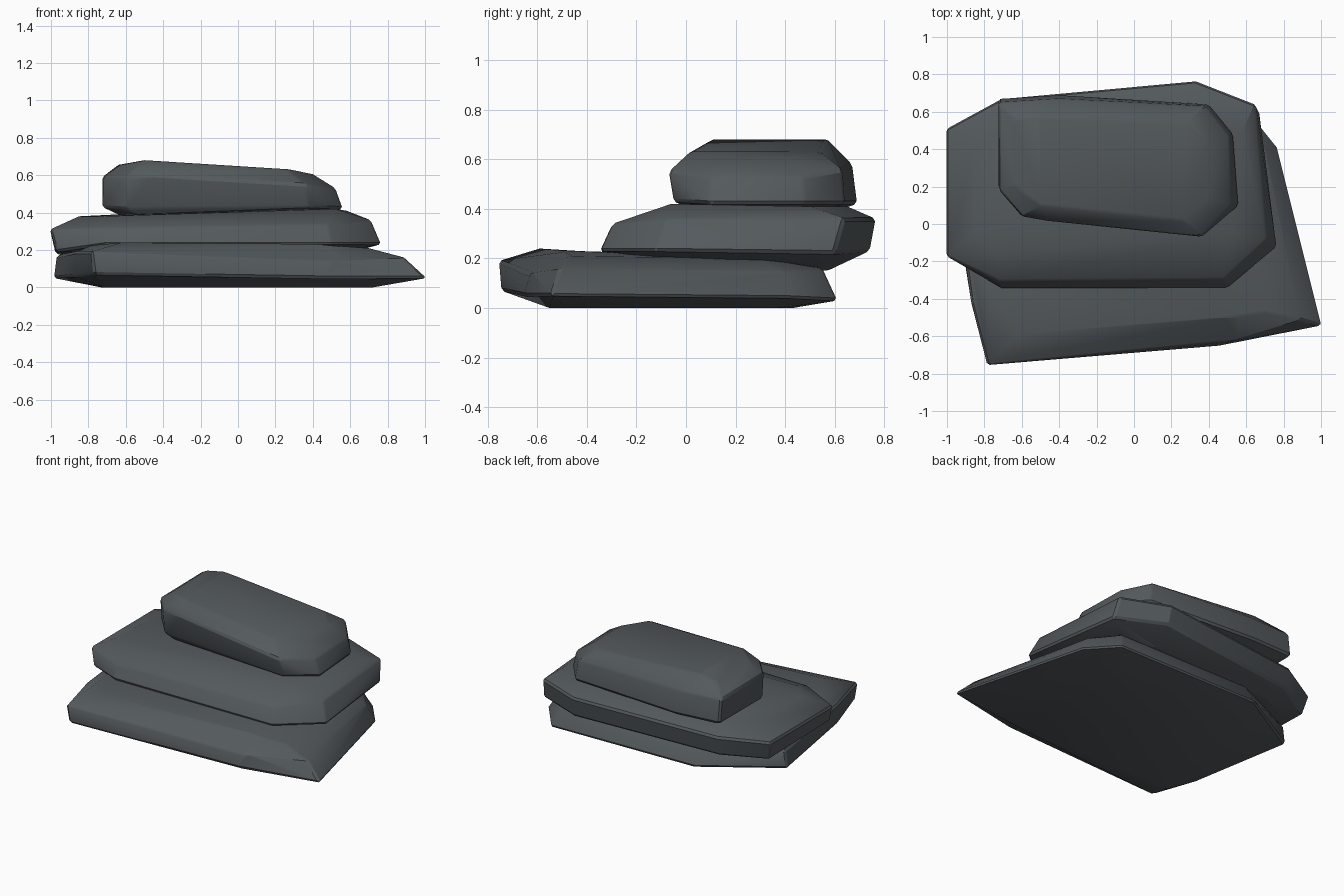
import bpy, bmesh, math

stone = bpy.data.materials.new("slate grey")
stone.diffuse_color = (0.088, 0.101, 0.109, 1)


def slab(name, *rings):
    """Faceted stone: hull around a few outline rings, with worn edges."""
    bm = bmesh.new()
    for ring in rings:
        for p in ring:
            bm.verts.new(p)
    res = bmesh.ops.convex_hull(bm, input=bm.verts[:])
    loose = [v for v in bm.verts if not v.link_faces]
    bmesh.ops.delete(bm, geom=loose, context='VERTS')
    bmesh.ops.dissolve_limit(bm, angle_limit=math.radians(4),
                             verts=bm.verts[:], edges=bm.edges[:])
    edges = [e for e in bm.edges if len(e.link_faces) == 2
             and e.calc_face_angle(0) > math.radians(28)]
    bmesh.ops.bevel(bm, geom=edges, offset=0.012, segments=1,
                    affect='EDGES', profile=0.5, clamp_overlap=True)
    bmesh.ops.recalc_face_normals(bm, faces=bm.faces[:])
    me = bpy.data.meshes.new(name)
    bm.to_mesh(me)
    bm.free()
    me.materials.append(stone)
    ob = bpy.data.objects.new(name, me)
    bpy.context.collection.objects.link(ob)
    bpy.ops.object.select_all(action='DESELECT')
    ob.select_set(True)
    bpy.context.view_layer.objects.active = ob
    bpy.ops.object.shade_smooth_by_angle(angle=math.radians(25))
    return ob


# wide ground slab: foot, widest outline, upper rim, top
slab("bottom_stone",
     [(-.72, -.55, 0), (.45, -.55, 0), (.72, -.48, 0), (.55, .36, 0),
      (.45, .43, 0), (-.42, .43, 0), (-.73, .22, 0)],
     [(-.77, -.745, .07), (.48, -.65, .05), (1.01, -.545, .05), (.77, .41, .04),
      (.61, .61, .03), (-.48, .6, .04), (-.985, .3, .05), (-.87, -.42, .06)],
     [(-.785, -.755, .19), (.5, -.63, .14), (.89, -.51, .16), (.7, .4, .15),
      (.56, .55, .16), (-.45, .54, .17), (-.97, .3, .17), (-.87, -.42, .19)],
     [(-.62, -.59, .24), (.5, -.5, .225), (.7, -.47, .21), (.6, .3, .2),
      (-.5, .4, .21), (-.8, .2, .21), (-.78, -.35, .225)])

# middle slab, set back
slab("middle_stone",
     [(-.65, -.24, .22), (.45, -.25, .22), (.6, -.1, .2), (.5, .5, .16),
      (.3, .57, .15), (-.65, .52, .15), (-.88, .4, .16), (-.88, -.1, .19)],
     [(-.7, -.35, .23), (.5, -.345, .23), (.765, -.125, .23), (.67, .6, .22),
      (.34, .74, .23), (-.7, .64, .2), (-.975, .48, .18), (-.97, -.19, .19)],
     [(-.72, -.305, .32), (.48, -.295, .34), (.71, -.08, .36), (.65, .64, .36),
      (.33, .765, .36), (-.71, .67, .33), (-1.005, .51, .31), (-1.005, -.17, .31)],
     [(-.72, -.16, .38), (.52, -.06, .42), (.58, .5, .41), (.3, .65, .41),
      (-.65, .57, .39), (-.85, .4, .38), (-.85, -.05, .38)])

# small top stone
slab("top_stone",
     [(-.55, .08, .39), (.32, .02, .4), (.45, .14, .4), (.44, .45, .4),
      (.34, .57, .4), (-.62, .6, .39), (-.64, .2, .39)],
     [(-.6, .06, .42), (.38, -.05, .43), (.56, .1, .42), (.53, .48, .42),
      (.4, .64, .42), (-.4, .69, .42), (-.725, .67, .43), (-.725, .2, .43)],
     [(-.6, .04, .59), (-.46, .015, .6), (.36, -.07, .55), (.52, .1, .53),
      (.51, .47, .53), (.38, .63, .56), (-.4, .67, .58), (-.725, .65, .59),
      (-.72, .18, .59)],
     [(-.5, .1, .68), (.26, .02, .633), (.4, .14, .605), (.4, .42, .605),
      (.28, .54, .63), (-.5, .57, .68), (-.64, .56, .655), (-.63, .2, .655)])
